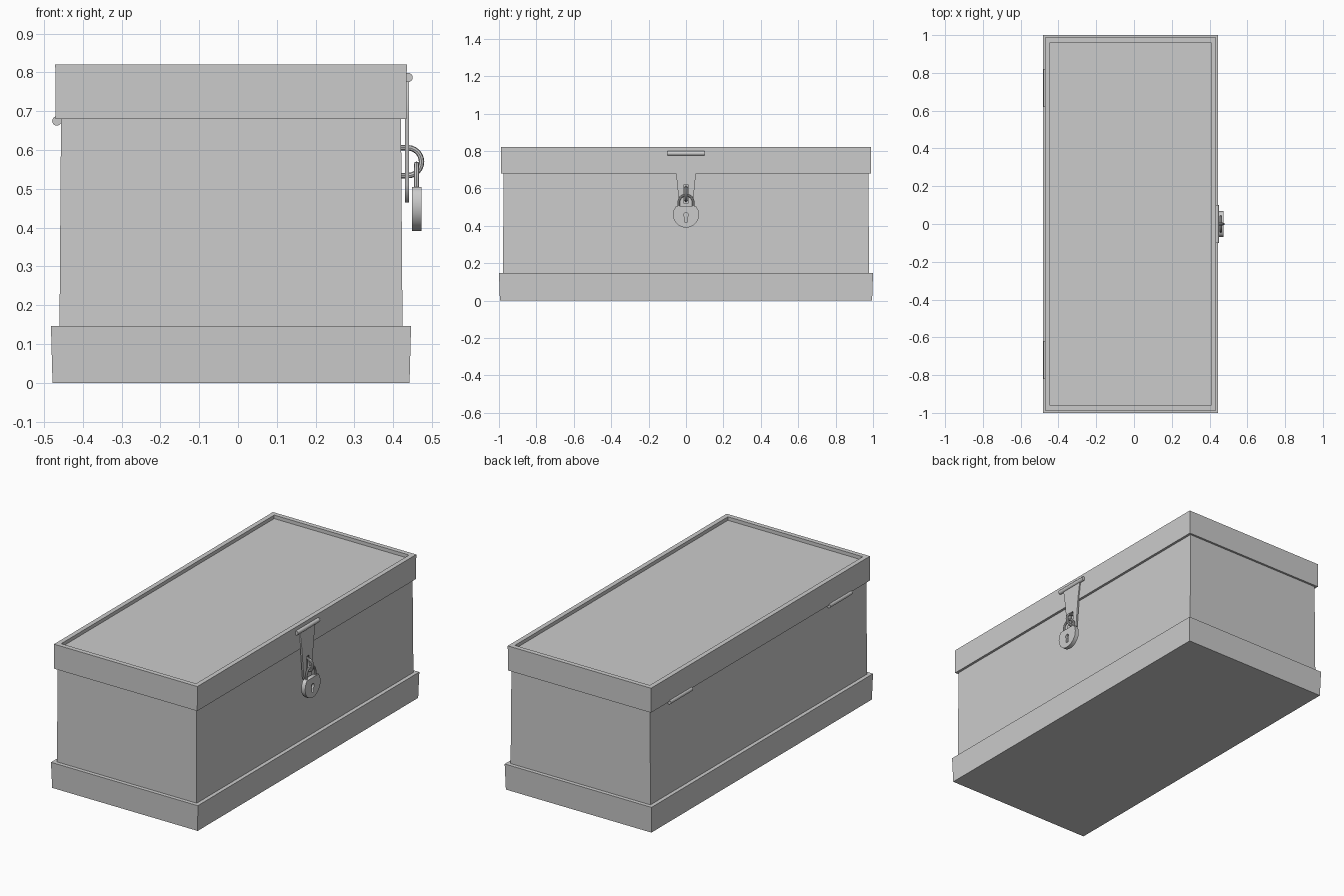
import bpy, bmesh, math
from mathutils import Matrix, Vector

cube = bpy.data.objects.get("Cube")
if cube:
    bpy.data.objects.remove(cube, do_unlink=True)

GREY = (0.6, 0.6, 0.6, 1)
mat = bpy.data.materials.new("plain grey")
mat.use_nodes = True
mat.diffuse_color = GREY
mat.node_tree.nodes["Principled BSDF"].inputs["Base Color"].default_value = GREY

CX = -0.018  # centre line of the chest


def add_mesh(name, bm):
    bmesh.ops.recalc_face_normals(bm, faces=bm.faces)
    me = bpy.data.meshes.new(name)
    bm.to_mesh(me)
    bm.free()
    me.materials.append(mat)
    ob = bpy.data.objects.new(name, me)
    bpy.context.collection.objects.link(ob)
    return ob


def tapered_box(name, z0, z1, bottom, top, recess=None):
    """Box with (half x, half y) at each end and an optional sunken top."""
    bm = bmesh.new()
    bmesh.ops.create_cube(bm, size=2)
    for v in bm.verts:
        hx, hy = top if v.co.z > 0 else bottom
        v.co = (CX + v.co.x * hx, v.co.y * hy, z1 if v.co.z > 0 else z0)
    if recess:
        rim, depth = recess
        face = max(bm.faces, key=lambda f: f.calc_center_median().z)
        bmesh.ops.inset_region(bm, faces=[face], thickness=rim)
        sunk = bmesh.ops.extrude_discrete_faces(bm, faces=[face])["faces"][0]
        bmesh.ops.translate(bm, verts=sunk.verts, vec=(0, 0, -depth))
    return add_mesh(name, bm)


def rod(name, x, y, z, radius, length):
    """Round bar lying along y."""
    bm = bmesh.new()
    turn = Matrix.Translation((x, y, z)) @ Matrix.Rotation(math.pi / 2, 4, "X")
    bmesh.ops.create_cone(bm, cap_ends=True, segments=16, radius1=radius,
                          radius2=radius, depth=length, matrix=turn)
    return smooth(add_mesh(name, bm))


def smooth(ob):
    bpy.ops.object.select_all(action="DESELECT")
    ob.select_set(True)
    bpy.context.view_layer.objects.active = ob
    bpy.ops.object.shade_smooth_by_angle(angle=math.radians(40))
    return ob


def curve_mesh(name, curve):
    """Turn a curve into a mesh object."""
    temp = bpy.data.objects.new(name + " curve", curve)
    bpy.context.collection.objects.link(temp)
    bpy.context.view_layer.update()
    deps = bpy.context.evaluated_depsgraph_get()
    bm = bmesh.new()
    bm.from_mesh(bpy.data.meshes.new_from_object(temp.evaluated_get(deps)))
    bpy.data.objects.remove(temp, do_unlink=True)
    bmesh.ops.remove_doubles(bm, verts=bm.verts, dist=0.00001)
    return bm


def spline(curve, points, cyclic):
    s = curve.splines.new("POLY")
    s.points.add(len(points) - 1)
    for p, co in zip(s.points, points):
        p.co = (*co, 1)
    s.use_cyclic_u = cyclic


def plate(name, outlines, x0, x1):
    """Flat (y, z) outlines, the inner ones being holes, thickened along x."""
    curve = bpy.data.curves.new(name, "CURVE")
    curve.dimensions = "2D"
    curve.fill_mode = "BOTH"
    curve.extrude = (x1 - x0) / 2
    for outline in outlines:
        spline(curve, [(y, z, 0) for y, z in outline], True)
    bm = curve_mesh(name, curve)
    for v in bm.verts:
        v.co = Vector(((x0 + x1) / 2 + v.co.z, v.co.x, v.co.y))
    return add_mesh(name, bm)


def tube(name, points, radius):
    curve = bpy.data.curves.new(name, "CURVE")
    curve.dimensions = "3D"
    curve.bevel_depth = radius
    curve.bevel_resolution = 2
    curve.use_fill_caps = True
    spline(curve, points, False)
    return smooth(add_mesh(name, curve_mesh(name, curve)))


def arc(cy, cz, r, start, end, n):
    angles = [math.radians(start + (end - start) * i / n) for i in range(n + 1)]
    return [(cy + r * math.cos(a), cz + r * math.sin(a)) for a in angles]


# Chest
tapered_box("base_plinth", 0, 0.147, (0.46, 0.995), (0.464, 1.0))
tapered_box("chest_body", 0.14, 0.69, (0.442, 0.978), (0.438, 0.976))
tapered_box("lid", 0.68, 0.82, (0.452, 0.988), (0.453, 0.988), recess=(0.038, 0.02))

# Hinges at the back and hasp pivot
for side, y in (("left", 0.72), ("right", -0.72)):
    rod("hinge_" + side, -0.467, y, 0.675, 0.012, 0.2)
rod("hasp_pivot", 0.438, 0, 0.787, 0.012, 0.2)

# Hasp plate with slot for the staple
tip = [(0.07, 0.79), (0.053, 0.68), (0.036, 0.51), (0.02, 0.465)]
slot = [(-0.012, 0.52), (0.012, 0.52), (0.012, 0.62), (-0.012, 0.62)]
plate("hasp_plate", [tip + [(-y, z) for y, z in reversed(tip)], slot], 0.431, 0.441)

# Staple loop through the slot
loop = [(x, 0, z) for x, z in arc(0.437, 0.57, 0.036, -90, 90, 12)]
tube("staple", [(0.415, 0, 0.534)] + loop + [(0.415, 0, 0.606)], 0.007)

# Padlock body with keyhole, and shackle
body = arc(0, 0.46, 0.07, 140, 400, 13)
keyhole = arc(0, 0.457, 0.013, -60, 240, 10) + [(-0.007, 0.42), (0.007, 0.42)]
plate("padlock_body", [body, keyhole], 0.449, 0.473)
plate("padlock_keyhole_back", [arc(0, 0.45, 0.04, 0, 330, 11)], 0.45, 0.461)
bow = [(0.46, y, z) for y, z in arc(0, 0.525, 0.039, 0, 180, 12)]
tube("shackle", [(0.46, 0.039, 0.48)] + bow + [(0.46, -0.039, 0.48)], 0.0065)
